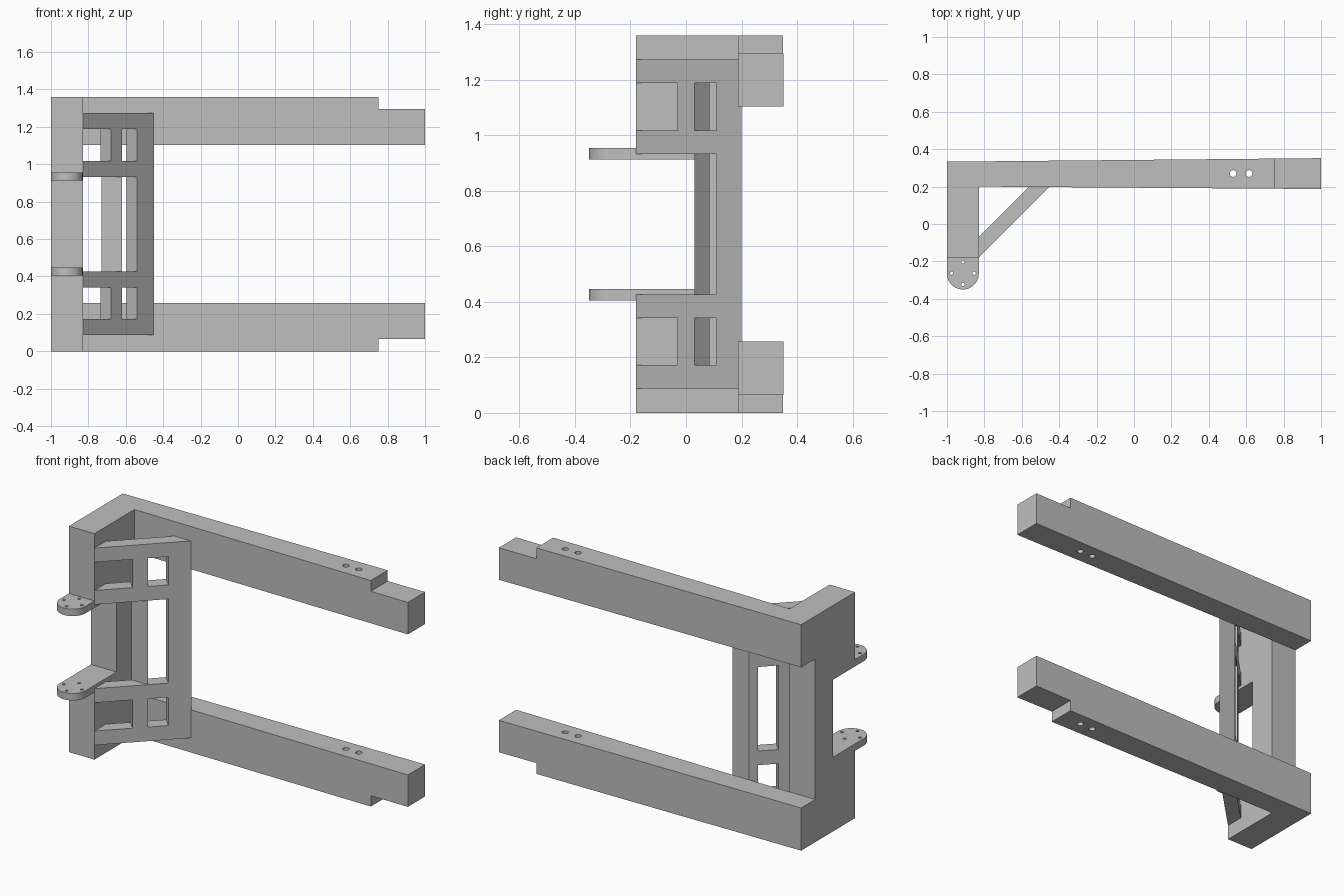
import bpy, bmesh, math

cube = bpy.data.objects.get("Cube")
if cube:
    bpy.data.objects.remove(cube, do_unlink=True)

HEIGHT = 1.36
grey = bpy.data.materials.new("plain grey")
grey.use_nodes = True
grey.diffuse_color = (0.52, 0.52, 0.52, 1)
grey.node_tree.nodes["Principled BSDF"].inputs["Base Color"].default_value = (0.52, 0.52, 0.52, 1)


def prism(name, outline, z0, z1):
    """Extrude a plan outline between two heights."""
    bm = bmesh.new()
    face = bm.faces.new([bm.verts.new((x, y, z0)) for x, y in outline])
    top = bmesh.ops.extrude_face_region(bm, geom=[face])["geom"]
    bmesh.ops.translate(bm, vec=(0, 0, z1 - z0),
                        verts=[v for v in top if isinstance(v, bmesh.types.BMVert)])
    bmesh.ops.recalc_face_normals(bm, faces=bm.faces)
    mesh = bpy.data.meshes.new(name)
    bm.to_mesh(mesh)
    bm.free()
    mesh.materials.append(grey)
    obj = bpy.data.objects.new(name, mesh)
    bpy.context.collection.objects.link(obj)
    return obj


def rect(x0, x1, y0, y1):
    return [(x0, y0), (x1, y0), (x1, y1), (x0, y1)]


def arc(cx, cy, r, start, end, n):
    return [(cx + r * math.cos(start + (end - start) * i / n),
             cy + r * math.sin(start + (end - start) * i / n)) for i in range(n + 1)]


def circle(cx, cy, r, n=20):
    return arc(cx, cy, r, 0, math.tau, n)[:-1]


def cut(obj, outline, z0, z1):
    """Remove a prism from a part."""
    cutter = prism("cutter", outline, z0, z1)
    mod = obj.modifiers.new("cut", "BOOLEAN")
    mod.operation, mod.solver, mod.object = "DIFFERENCE", "EXACT", cutter
    graph = bpy.context.evaluated_depsgraph_get()
    mesh = bpy.data.meshes.new_from_object(obj.evaluated_get(graph))
    obj.modifiers.clear()
    obj.data = mesh
    bpy.data.objects.remove(cutter, do_unlink=True)


def cut_both(obj, outline, z0, z1):
    """Same cut in the lower and upper half."""
    cut(obj, outline, z0, z1)
    cut(obj, outline, HEIGHT - z1, HEIGHT - z0)


# Main frame: side post with two tapering arms
frame = prism("main_frame", [(-1, -0.18), (-0.83, -0.18), (-0.83, 0.2),
                             (1, 0.187), (1, 0.352), (-1, 0.333)], 0, HEIGHT)
cut(frame, [(-2, 0.2), (-0.83, 0.2), (-0.83, 0.1), (2, 0.1), (2, 1), (-2, 1)],
    0.257, HEIGHT - 0.257)
notch = rect(-1.2, -0.4, -0.5, 0.03)
cut(frame, notch, 0.427, HEIGHT - 0.427)
cut_both(frame, rect(0.752, 1.2, 0, 0.6), -0.1, 0.065)
for x in (0.53, 0.615):
    cut(frame, circle(x, 0.27, 0.018), -0.1, HEIGHT + 0.1)

# Diagonal brace with windows cut square to its face
brace = prism("diagonal_brace", [(-0.83, -0.18), (-0.45, 0.2), (-0.56, 0.2), (-0.83, -0.07)],
              0.087, HEIGHT - 0.087)


def window(x0, x1):
    return [(x + d, x + 0.65 - d) for x, d in
            ((x0, 0.04), (x1, 0.04), (x1, -0.12), (x0, -0.12))]


cut_both(brace, window(-1.0, -0.68), 0.172, 0.342)
cut_both(brace, window(-0.62, -0.54), 0.172, 0.342)
cut(brace, window(-0.62, -0.54), 0.427, HEIGHT - 0.427)
cut(brace, notch, 0.427, HEIGHT - 0.427)

# Rounded hinge lugs with four small holes
for name, z in (("lower_lug", 0.405), ("upper_lug", HEIGHT - 0.447)):
    lug = prism(name, arc(-0.915, -0.265, 0.085, math.pi, math.tau, 32)
                + [(-0.83, 0.03), (-1, 0.03)], z, z + 0.042)
    for k in range(4):
        a = k * math.pi / 2
        cut(lug, circle(-0.915 + 0.06 * math.cos(a), -0.263 + 0.06 * math.sin(a), 0.009, 12),
            z - 0.1, z + 0.1)
    bpy.ops.object.select_all(action="DESELECT")
    lug.select_set(True)
    bpy.context.view_layer.objects.active = lug
    bpy.ops.object.shade_smooth_by_angle(angle=math.radians(35))
